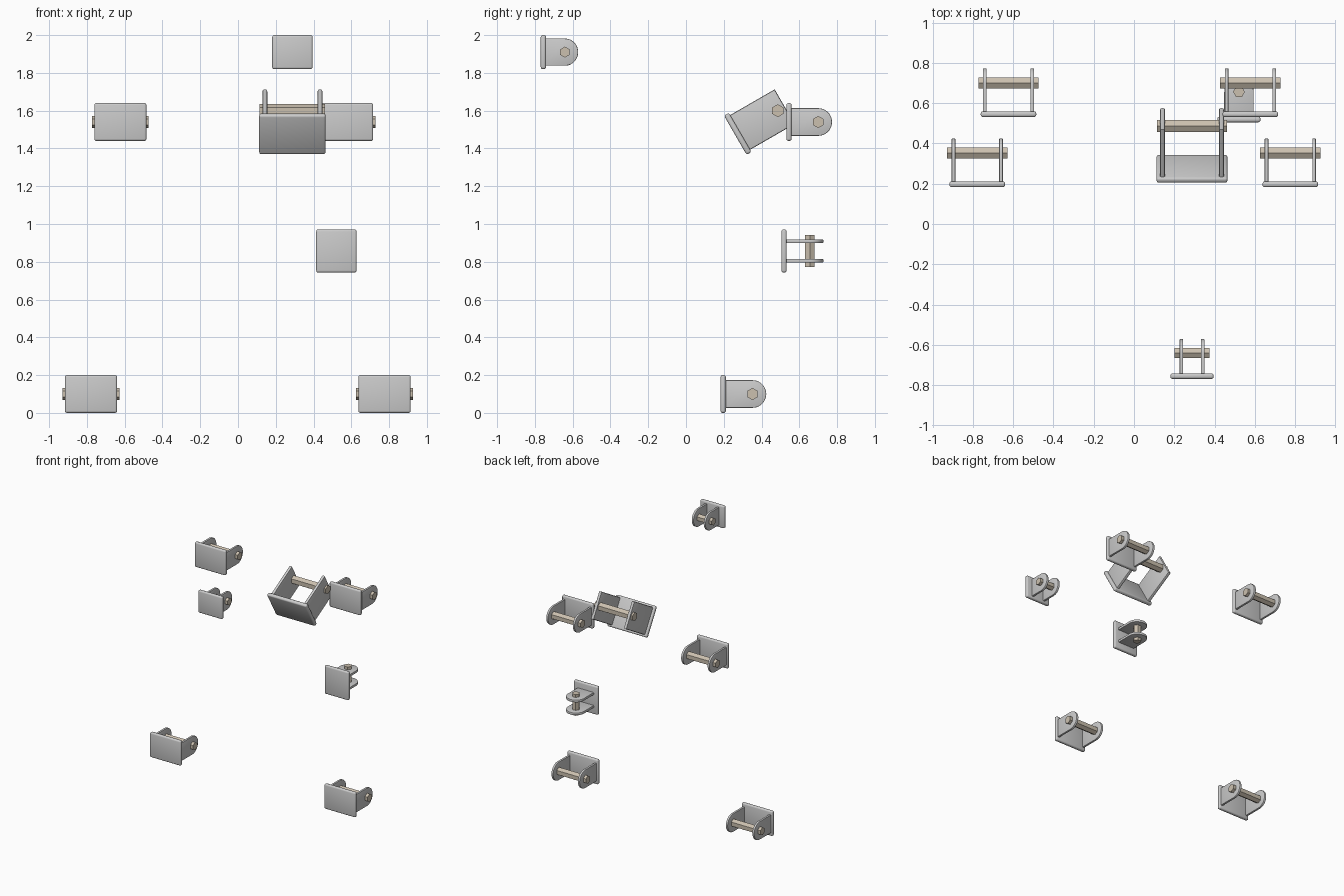
import bpy, bmesh
from math import radians, cos, sin, pi
from mathutils import Matrix, Vector

if "Cube" in bpy.data.objects:
    bpy.data.objects.remove(bpy.data.objects["Cube"])

pin_mat = bpy.data.materials.new("pin_tan")
pin_mat.diffuse_color = (0.60, 0.53, 0.43, 1)
pin_mat.use_nodes = True
pin_mat.node_tree.nodes["Principled BSDF"].inputs["Base Color"].default_value = pin_mat.diffuse_color


def finish(bm, name, world, smooth=True, mat=None):
    """Turn a bmesh built around the pin centre into a placed object."""
    bmesh.ops.recalc_face_normals(bm, faces=bm.faces)
    me = bpy.data.meshes.new(name)
    bm.to_mesh(me)
    bm.free()
    ob = bpy.data.objects.new(name, me)
    bpy.context.collection.objects.link(ob)
    ob.matrix_world = world
    if mat:
        me.materials.append(mat)
    if smooth:
        bpy.ops.object.select_all(action='DESELECT')
        ob.select_set(True)
        bpy.context.view_layer.objects.active = ob
        bpy.ops.object.shade_smooth_by_angle(angle=radians(35))
    return ob


def soften(bm, edges, width, segments):
    bmesh.ops.bevel(bm, geom=edges, offset=width, offset_type='OFFSET',
                    segments=segments, profile=0.5, affect='EDGES')


def plate(name, world, half_w, half_h, back, thick):
    bm = bmesh.new()
    bmesh.ops.create_cube(bm, size=1, matrix=Matrix.Translation((0, -back + thick / 2, 0))
                          @ Matrix.Diagonal((2 * half_w, thick, 2 * half_h, 1)))
    soften(bm, bm.edges[:], thick * 0.38, 3)
    finish(bm, name, world)


def lug(name, world, x, thick, half_h, start, end, rounded, edge):
    # side outline in local y/z: round or square free end
    if rounded:
        prof = [(-start, half_h), (-start, -half_h)]
        prof += [(end * cos(a), half_h * sin(a))
                 for a in [-pi / 2 + pi * i / 24 for i in range(25)]]
    else:
        prof = [(-start, half_h), (-start, -half_h), (end, -half_h), (end, half_h)]
    bm = bmesh.new()
    face = bm.faces.new([bm.verts.new((x - thick / 2, y, z)) for y, z in prof])
    ext = bmesh.ops.extrude_face_region(bm, geom=[face])
    bmesh.ops.translate(bm, vec=Vector((thick, 0, 0)),
                        verts=[v for v in ext["geom"] if isinstance(v, bmesh.types.BMVert)])
    rims = [e for e in bm.edges if abs(e.verts[0].co.x - e.verts[1].co.x) < 1e-5]
    soften(bm, rims, edge, 2)
    finish(bm, name, world)


def pin(name, world, half_len, radius, turn):
    bm = bmesh.new()
    bmesh.ops.create_cone(bm, cap_ends=True, segments=6, radius1=radius, radius2=radius,
                          depth=2 * half_len,
                          matrix=Matrix.Rotation(turn, 4, 'X') @ Matrix.Rotation(pi / 2, 4, 'Y')
                          @ Matrix.Rotation(pi / 6, 4, 'Z'))
    finish(bm, name, world, smooth=False, mat=pin_mat)


def bracket(name, loc, rot=None, pw=0.138, ph=0.1, back=0.169, thick=0.028, lug_x=0.118,
            lug_t=0.018, lug_h=0.073, end=0.073, pin_len=0.15, pin_r=0.032,
            rounded=True, edge=0.004, turn=0.0):
    world = Matrix.Translation(loc) @ (rot or Matrix())
    plate(name + "_plate", world, pw, ph, back, thick)
    for side, s in (("left", -1), ("right", 1)):
        lug(f"{name}_{side}_lug", world, s * lug_x, lug_t, lug_h,
            back - thick * 0.6, end, rounded, edge)
    pin(name + "_pin", world, pin_len, pin_r, turn)


# wide brackets, lower and upper pairs
bracket("lower_left_bracket", (-0.778, 0.352, 0.1))
bracket("lower_right_bracket", (0.776, 0.352, 0.1))
bracket("upper_left_bracket", (-0.623, 0.70, 1.54))
bracket("upper_right_bracket", (0.578, 0.70, 1.54))

# small bracket at the top front
bracket("top_bracket", (0.288, -0.641, 1.91), pw=0.107, ph=0.09, back=0.128, lug_x=0.053,
        lug_h=0.072, end=0.07, pin_len=0.086, pin_r=0.029)

# small bracket turned on its side, pin upright
bracket("side_bracket", (0.521, 0.656, 0.857), Matrix.Rotation(pi / 2, 4, 'Y'),
        pw=0.114, ph=0.107, back=0.151, lug_x=0.052, lug_t=0.02, lug_h=0.073,
        end=0.071, pin_len=0.085, pin_r=0.029)

# large tilted bracket with square-ended lugs
bracket("tilted_bracket", (0.288, 0.486, 1.60), Matrix.Rotation(radians(30), 4, 'X'),
        pw=0.176, ph=0.12, back=0.26, thick=0.03, lug_x=0.146, lug_t=0.026, lug_h=0.106,
        end=0.042, pin_len=0.173, pin_r=0.034, rounded=False, edge=0.009, turn=radians(30))
